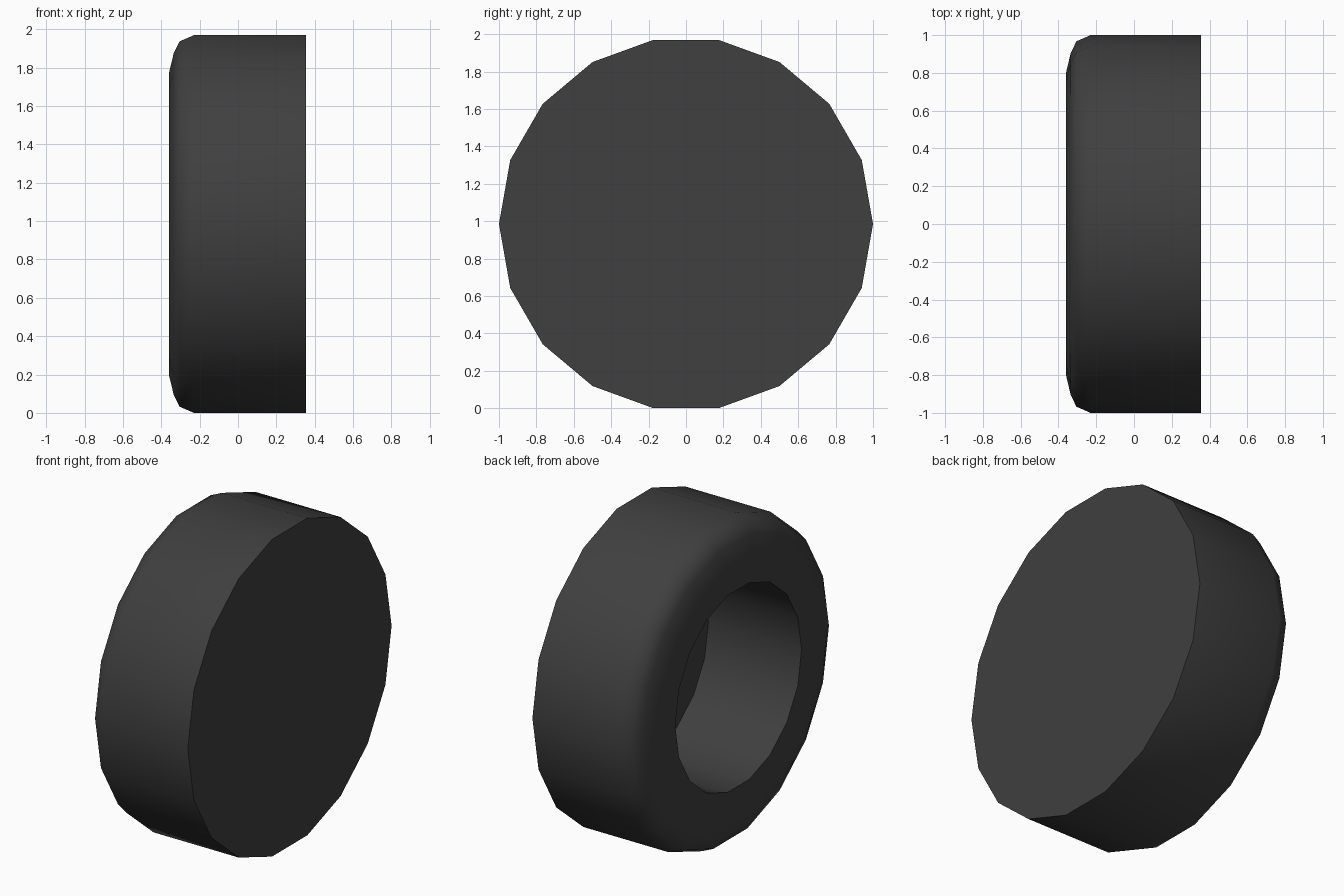
import bpy, bmesh, math

if "Cube" in bpy.data.objects:
    bpy.data.objects.remove(bpy.data.objects["Cube"])

SIDES = 18
CZ = math.cos(math.pi / SIDES)  # wheel rests on a flat facet

# Profile (x, radius): outer cap, tread, rounded shoulder, side wall, hole, hole floor
PROFILE = [(0.355, 1.0), (-0.23, 1.0), (-0.305, 0.967), (-0.335, 0.905),
           (-0.36, 0.80), (-0.36, 0.62), (0.28, 0.62)]

rubber = bpy.data.materials.new("dark_rubber")
rubber.diffuse_color = (0.05, 0.05, 0.05, 1)
rubber.use_nodes = True
rubber.node_tree.nodes["Principled BSDF"].inputs["Base Color"].default_value = rubber.diffuse_color

bm = bmesh.new()
rings = []
for x, r in PROFILE:
    rings.append([bm.verts.new((x, r * math.cos(2 * math.pi * i / SIDES),
                                CZ + r * math.sin(2 * math.pi * i / SIDES)))
                  for i in range(SIDES)])
for a, b in zip(rings, rings[1:]):
    for i in range(SIDES):
        j = (i + 1) % SIDES
        bm.faces.new((a[i], a[j], b[j], b[i]))
# Flat cap and flat floor of the recess
bm.faces.new(rings[0])
bm.faces.new(rings[-1])
bmesh.ops.recalc_face_normals(bm, faces=bm.faces[:])

mesh = bpy.data.meshes.new("wheel")
bm.to_mesh(mesh)
bm.free()
mesh.materials.append(rubber)
wheel = bpy.data.objects.new("wheel", mesh)
bpy.context.collection.objects.link(wheel)

# Smooth tread and shoulder, sharp cap and hole edges
bpy.context.view_layer.objects.active = wheel
wheel.select_set(True)
bpy.ops.object.shade_smooth_by_angle(angle=math.radians(45))
